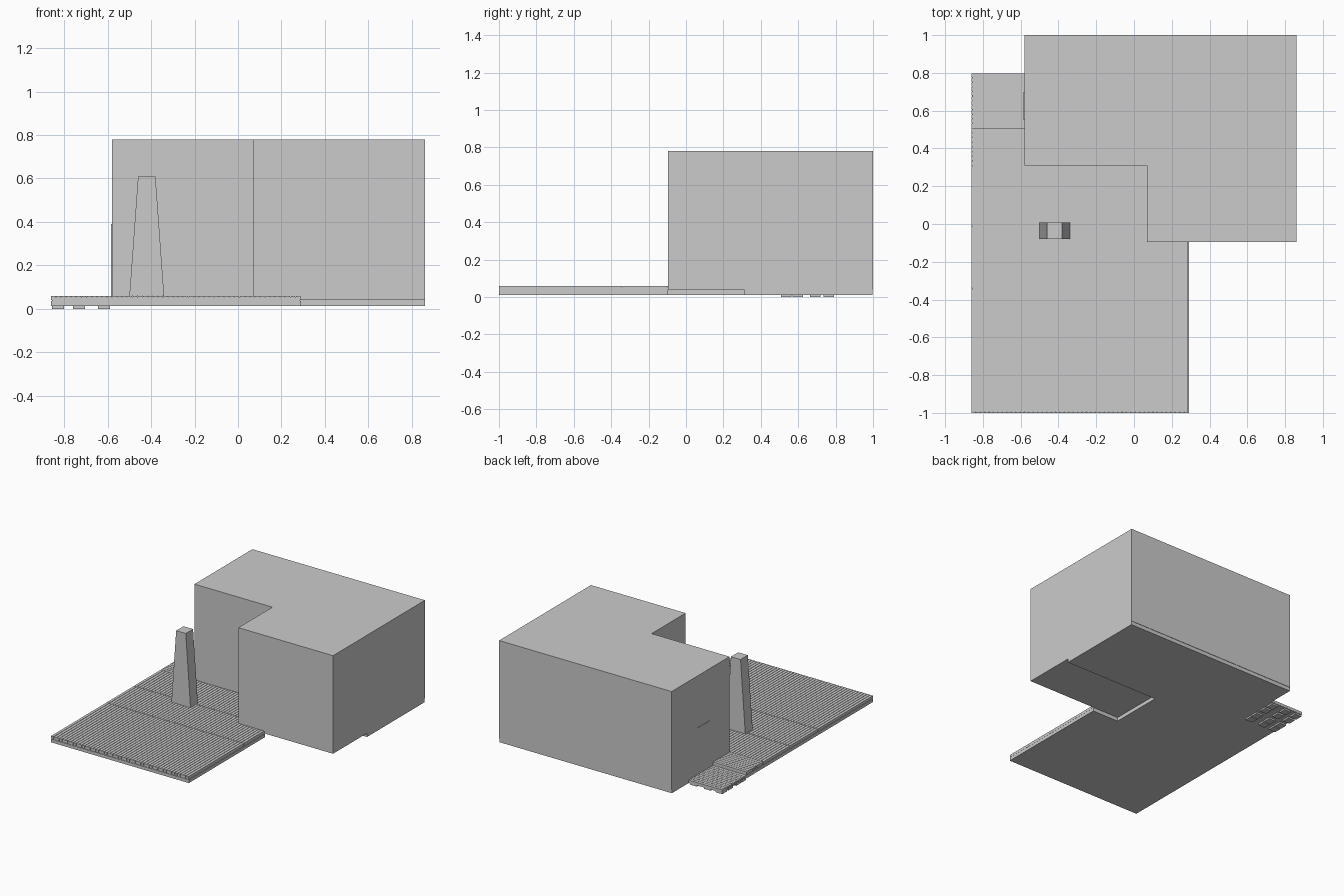
import bpy, bmesh
from mathutils import Vector

cube = bpy.data.objects.get("Cube")
if cube:
    bpy.data.objects.remove(cube)

GREY = (0.6, 0.6, 0.6, 1)
mat = bpy.data.materials.new("plain_grey")
mat.use_nodes = True
mat.diffuse_color = GREY
bsdf = next(n for n in mat.node_tree.nodes if n.type == 'BSDF_PRINCIPLED')
bsdf.inputs["Base Color"].default_value = GREY


def finish(name, bm):
    bmesh.ops.recalc_face_normals(bm, faces=bm.faces[:])
    mesh = bpy.data.meshes.new(name)
    bm.to_mesh(mesh)
    bm.free()
    mesh.materials.append(mat)
    obj = bpy.data.objects.new(name, mesh)
    bpy.context.collection.objects.link(obj)
    return obj


def add_box(bm, x0, x1, y0, y1, z0, z1):
    verts = bmesh.ops.create_cube(bm, size=1)["verts"]
    for v in verts:
        v.co = Vector((x1 if v.co.x > 0 else x0,
                       y1 if v.co.y > 0 else y0,
                       z1 if v.co.z > 0 else z0))


def boxes(name, items):
    bm = bmesh.new()
    for item in items:
        add_box(bm, *item)
    return finish(name, bm)


def prism(name, outline, offset):
    """Extrude a flat outline of 3D points along an offset."""
    bm = bmesh.new()
    face = bm.faces.new([bm.verts.new(p) for p in outline])
    new = bmesh.ops.extrude_face_region(bm, geom=[face])["geom"]
    bmesh.ops.translate(bm, vec=offset,
                        verts=[g for g in new if isinstance(g, bmesh.types.BMVert)])
    return finish(name, bm)


def slab(name, plan, z0, z1):
    return prism(name, [(x, y, z0) for x, y in plan], (0, 0, z1 - z0))


# Shared plan lines
LEFT, WALL, INNER, DECK_R, RIGHT = -0.86, -0.58, 0.07, 0.29, 0.86
FRONT, WING, COURT, STEP, WALK, BACK = -1.0, -0.095, 0.31, 0.51, 0.80, 1.0
GAP = 0.003

# L-shaped building with its floor plate under the rear wing only
slab("building", [(WALL, COURT), (INNER, COURT), (INNER, WING), (RIGHT, WING),
                  (RIGHT, BACK), (WALL, BACK)], 0.04, 0.78)
boxes("floor_plate", [(WALL, RIGHT, COURT, BACK - GAP, 0.012, 0.04)])
boxes("door", [(WALL - 0.004, WALL + 0.01, 0.55, 0.70, 0.045, 0.39)])

# Terrace base, with a recessed core between base and planks
def terrace_plan(inset):
    return [(LEFT + inset, FRONT + inset), (DECK_R - inset, FRONT + inset),
            (DECK_R - inset, WING), (INNER, WING), (INNER, COURT),
            (LEFT + inset, COURT)]

slab("terrace_base", terrace_plan(0), 0.012, 0.036)
slab("terrace_core", terrace_plan(0.004), 0.036, 0.055)

# Terrace planks running front to back, in three rows
COUNT = 49
pitch = (DECK_R - LEFT) / COUNT
planks = []
for i in range(COUNT):
    x = LEFT + i * pitch
    ends = [FRONT, -0.34, -0.01, COURT] if x + pitch < INNER + 0.01 else [FRONT, -0.34, WING]
    for y0, y1 in zip(ends, ends[1:]):
        planks.append((x, x + pitch - GAP, y0, y1 - GAP, 0.04, 0.06))
boxes("terrace_planks", planks)


# Entrance steps: cross planks over a solid core
def cross_planks(name, y0, y1, z0, z1, count):
    step = (y1 - y0) / count
    boxes(name, [(LEFT, WALL, y0 + i * step, y0 + (i + 1) * step - GAP, z0, z1)
                 for i in range(count)])

boxes("upper_step_base", [(LEFT, WALL, COURT, STEP, 0.012, 0.036)])
boxes("upper_step_core", [(LEFT + 0.004, WALL, COURT, STEP - 0.004, 0.036, 0.055)])
cross_planks("upper_step_planks", COURT, STEP, 0.04, 0.06, 8)
boxes("lower_step_core", [(LEFT + 0.004, WALL, STEP, WALK - 0.004, 0.012, 0.03)])
cross_planks("lower_step_planks", STEP, WALK, 0.016, 0.035, 12)

# Pads under the lower step
boxes("lower_step_pads", [(x, x + 0.056, y, y + 0.056, 0, 0.014)
                          for x in (-0.857, -0.76, -0.645)
                          for y in (0.507, 0.57, 0.662, 0.735)])

# Tapered pillar standing on the terrace
prism("pillar", [(-0.50, -0.08, 0.058), (-0.34, -0.08, 0.058),
                 (-0.38, -0.08, 0.61), (-0.46, -0.08, 0.61)], (0, 0.087, 0))
